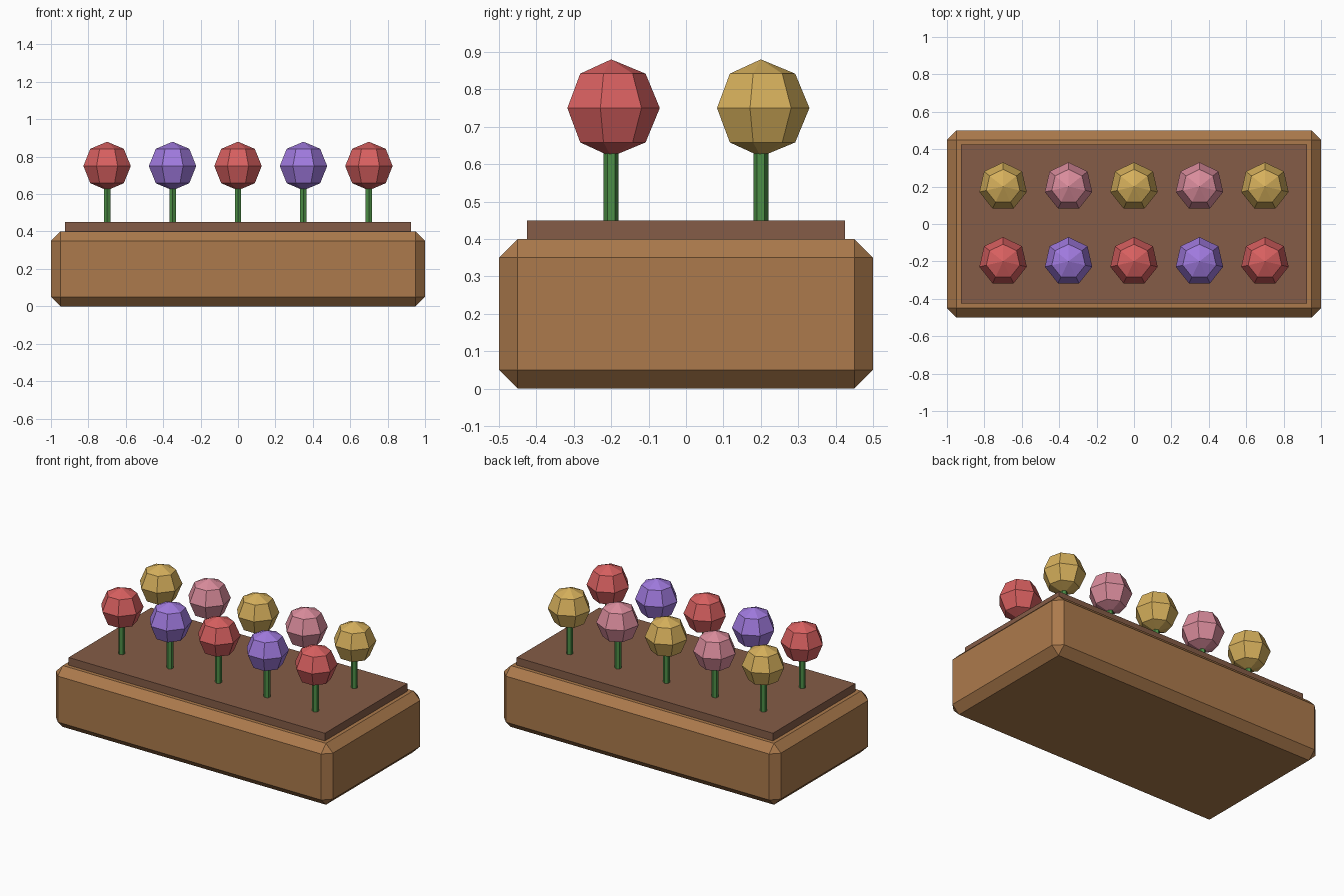
import bpy, bmesh
from mathutils import Matrix

if "Cube" in bpy.data.objects:
    bpy.data.objects.remove(bpy.data.objects["Cube"])


def material(name, rgb):
    m = bpy.data.materials.new(name)
    m.diffuse_color = [(c / 255 / 12.92 if c < 11 else ((c / 255 + 0.055) / 1.055) ** 2.4) for c in rgb] + [1]
    m.use_nodes = True
    m.node_tree.nodes["Principled BSDF"].inputs["Base Color"].default_value = m.diffuse_color
    return m


WOOD = material("wood", (172, 122, 76))
SOIL = material("soil", (133, 92, 71))
GREEN = material("stem green", (76, 142, 70))
RED = material("red", (216, 96, 96))
PURPLE = material("purple", (160, 122, 222))
YELLOW = material("yellow", (214, 176, 92))
PINK = material("pink", (218, 140, 156))


def finish(name, bm, mat, loc):
    me = bpy.data.meshes.new(name)
    bm.to_mesh(me)
    bm.free()
    me.materials.append(mat)
    ob = bpy.data.objects.new(name, me)
    ob.location = loc
    bpy.context.collection.objects.link(ob)


def box(name, size, loc, mat, bevel=0):
    bm = bmesh.new()
    bmesh.ops.create_cube(bm, size=1, matrix=Matrix.Diagonal((*size, 1)))
    if bevel:
        bmesh.ops.bevel(bm, geom=bm.edges[:], offset=bevel, segments=1, affect='EDGES')
    finish(name, bm, mat, loc)


# planter with chamfered edges and a raised slab of soil
box("planter_box", (2, 1, 0.4), (0, 0, 0.2), WOOD, 0.05)
box("soil", (1.85, 0.85, 0.1), (0, 0, 0.4), SOIL)


# flower: six-sided stem and seven-sided head
def flower(x, y, mat):
    bm = bmesh.new()
    bmesh.ops.create_cone(bm, cap_ends=True, segments=6, radius1=0.02, radius2=0.02, depth=0.3)
    finish("stem", bm, GREEN, (x, y, 0.58))
    bm = bmesh.new()
    bmesh.ops.create_uvsphere(bm, u_segments=7, v_segments=4, radius=0.13)
    finish("flower_head", bm, mat, (x, y, 0.75))


# two rows with alternating colours
for y, colours in ((-0.2, (RED, PURPLE)), (0.2, (YELLOW, PINK))):
    for i in range(5):
        flower((i - 2) * 0.35, y, colours[i % 2])
